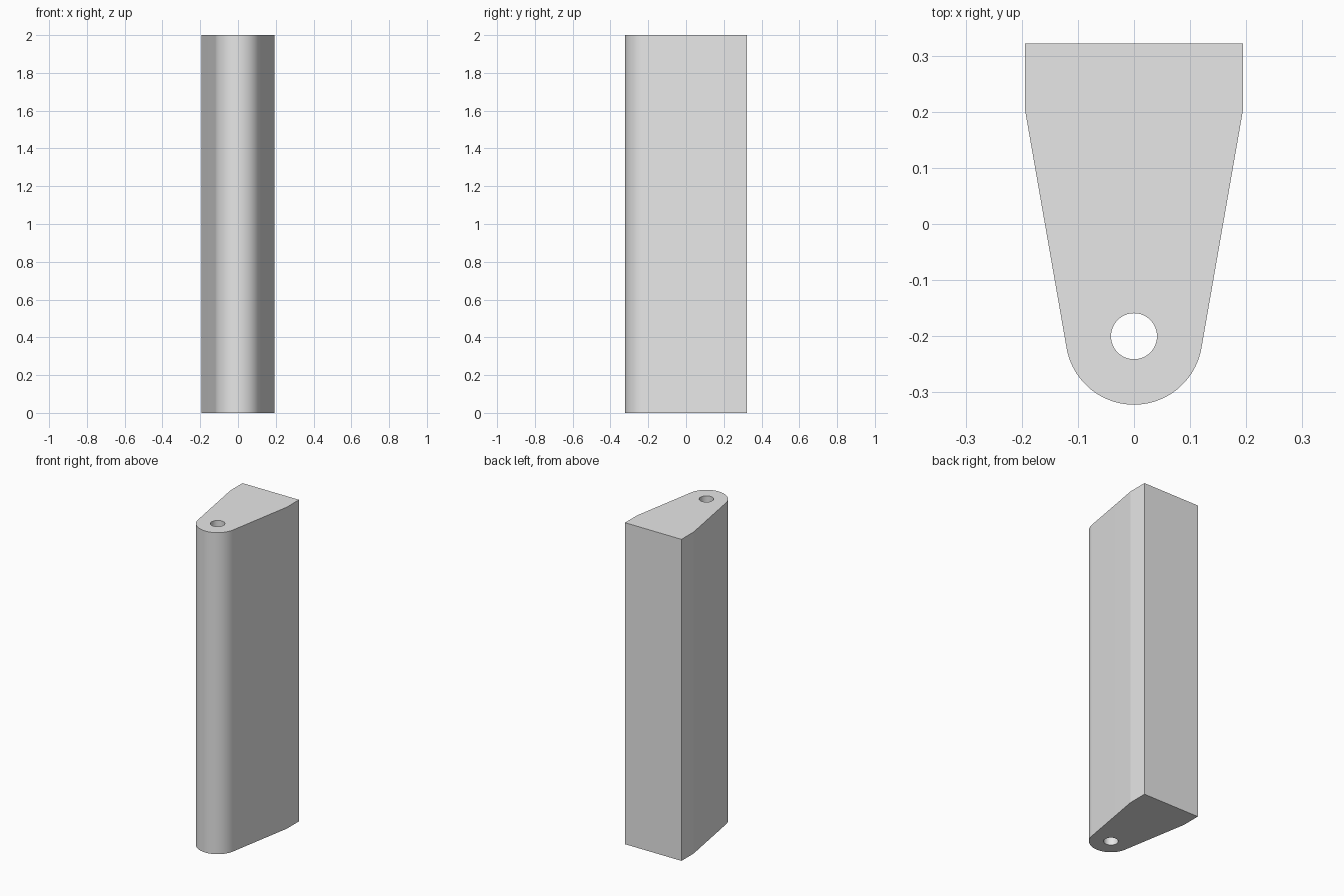
import bpy
import bmesh
from math import sin, cos, pi, atan2, acos, hypot, radians

cube = bpy.data.objects.get("Cube")
if cube:
    bpy.data.objects.remove(cube, do_unlink=True)

HEIGHT = 2.0
HALF_WIDTH = 0.194
BACK_Y, SHOULDER_Y = 0.322, 0.202
NOSE_Y, NOSE_R, HOLE_R = -0.2, 0.122, 0.041


def arc(radius, start, end, steps):
    """Points on an arc around the pivot axis."""
    angles = [start + (end - start) * i / steps for i in range(steps + 1)]
    return [(radius * cos(a), NOSE_Y + radius * sin(a)) for a in angles]


def add_loop(bm, points):
    """Closed ring of edges on the ground plane."""
    verts = [bm.verts.new((x, y, 0)) for x, y in points]
    return [bm.edges.new((v, verts[i - 1])) for i, v in enumerate(verts)]


# Angle at which the tapered sides run tangent into the round nose
rise = SHOULDER_Y - NOSE_Y
tangent = atan2(rise, HALF_WIDTH) - acos(NOSE_R / hypot(HALF_WIDTH, rise))

# Outline: square back, tapered sides, round nose
outline = [(HALF_WIDTH, SHOULDER_Y), (HALF_WIDTH, BACK_Y),
           (-HALF_WIDTH, BACK_Y), (-HALF_WIDTH, SHOULDER_Y)]
outline += arc(NOSE_R, -pi - tangent, tangent, 48)
hole = arc(HOLE_R, 0, 2 * pi, 64)[:-1]

# Fill the profile around the pin hole and extrude it upward
bm = bmesh.new()
edges = add_loop(bm, outline) + add_loop(bm, hole)
bmesh.ops.triangle_fill(bm, edges=edges, use_beauty=True)
base = list(bm.faces)
result = bmesh.ops.extrude_face_region(bm, geom=base, use_keep_orig=True)
top = [g for g in result["geom"] if isinstance(g, bmesh.types.BMVert)]
bmesh.ops.translate(bm, verts=top, vec=(0, 0, HEIGHT))
bmesh.ops.recalc_face_normals(bm, faces=bm.faces)

mesh = bpy.data.meshes.new("tapered_bar")
bm.to_mesh(mesh)
bm.free()
bar = bpy.data.objects.new("tapered_bar", mesh)
bpy.context.collection.objects.link(bar)

# Plain grey material
grey = bpy.data.materials.new("light_grey")
grey.use_nodes = True
colour = (0.8, 0.8, 0.8, 1)
grey.diffuse_color = colour
grey.node_tree.nodes["Principled BSDF"].inputs["Base Color"].default_value = colour
mesh.materials.append(grey)

# Smooth the nose and hole, keep the shoulders crisp
bpy.ops.object.select_all(action="DESELECT")
bar.select_set(True)
bpy.context.view_layer.objects.active = bar
bpy.ops.object.shade_smooth_by_angle(angle=radians(8))
